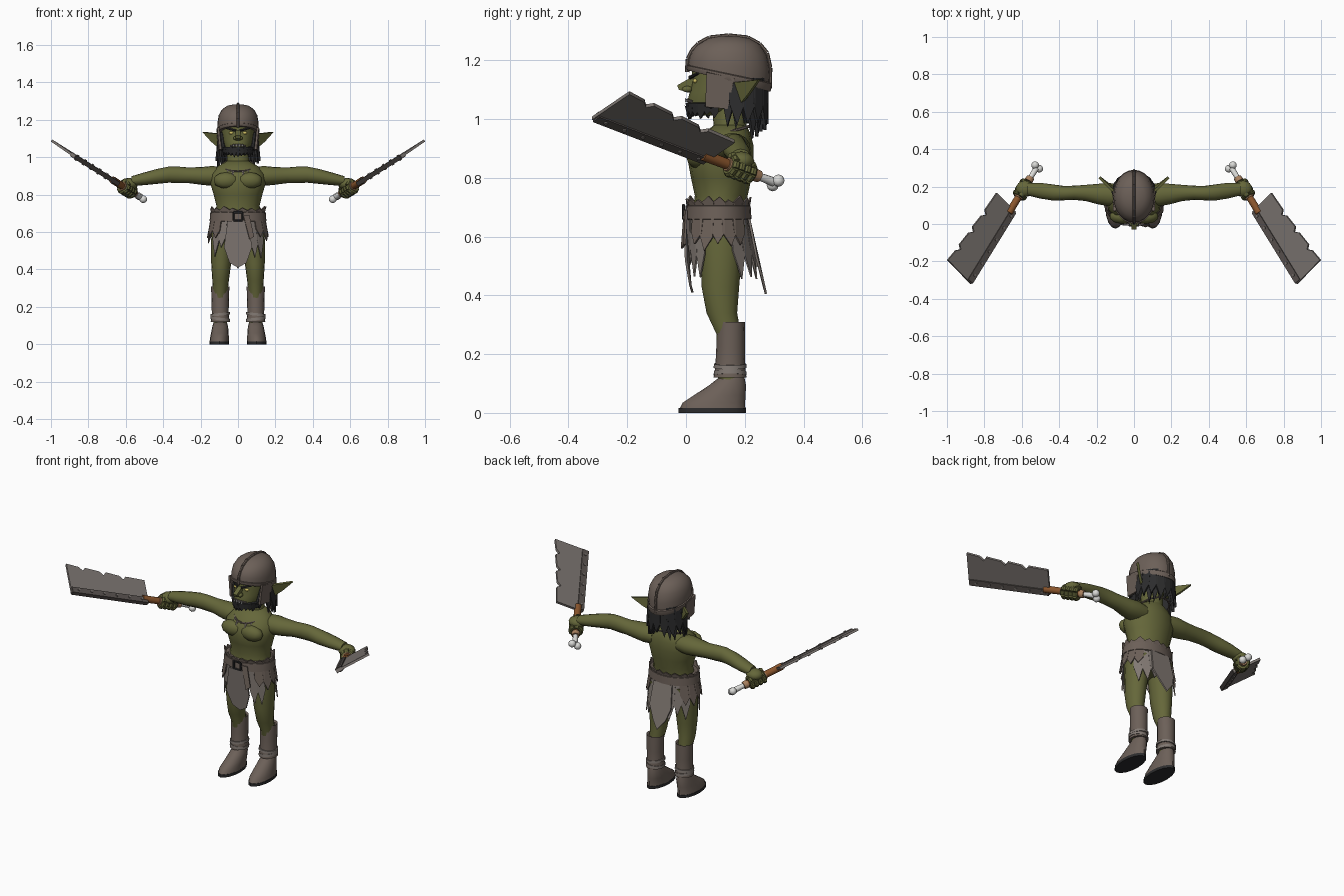
import bpy, bmesh, random
from math import sin, cos, pi, radians
from mathutils import Vector, Matrix

random.seed(4)
cube = bpy.data.objects.get("Cube")
if cube:
    bpy.data.objects.remove(cube)


def material(name, rgb):
    m = bpy.data.materials.new(name)
    m.use_nodes = True
    col = (*rgb, 1)
    m.diffuse_color = col
    bsdf = next(k for k in m.node_tree.nodes if k.type == 'BSDF_PRINCIPLED')
    bsdf.inputs["Base Color"].default_value = col
    bsdf.inputs["Roughness"].default_value = .8
    return m


SKIN = material("green_skin", (.13, .135, .042))
LEATHER = material("brown_leather", (.15, .117, .098))
CLOTH = material("grey_cloth", (.22, .19, .17))
STEEL = material("blade_steel", (.2, .178, .165))
DARK = material("dark_steel", (.1, .085, .078))
BLACK = material("black_hair", (.025, .025, .026))
WOOD = material("handle_wood", (.25, .09, .025))
BONE = material("bone", (.7, .7, .68))
CORD = material("tan_cord", (.38, .21, .11))
EYE = material("yellow_eye", (.6, .5, .12))
X, Y, Z = Vector((1, 0, 0)), Vector((0, 1, 0)), Vector((0, 0, 1))


def finish(name, bm, mat, mirror=False):
    bmesh.ops.recalc_face_normals(bm, faces=bm.faces)
    me = bpy.data.meshes.new(name)
    bm.to_mesh(me)
    bm.free()
    me.materials.append(mat)
    me.shade_smooth()
    me.set_sharp_from_angle(angle=radians(42))
    ob = bpy.data.objects.new(name, me)
    bpy.context.collection.objects.link(ob)
    if mirror:
        mod = ob.modifiers.new("mirror", 'MIRROR')
        mod.use_mirror_merge = False
    return ob


def loft(name, mat, rings, u=X, v=Y, mirror=False, sides=16):
    """Skin elliptical rings (x, y, z, radius_u, radius_v)."""
    bm = bmesh.new()
    loops = []
    for x, y, z, a, b in rings:
        loops.append([bm.verts.new(Vector((x, y, z)) + u * a * cos(t) + v * b * sin(t))
                      for t in (2 * pi * i / sides for i in range(sides))])
    for p, q in zip(loops, loops[1:]):
        for i in range(sides):
            j = (i + 1) % sides
            bm.faces.new((p[i], p[j], q[j], q[i]))
    bm.faces.new(loops[0])
    bm.faces.new(loops[-1])
    return finish(name, bm, mat, mirror)


def plates(name, mat, polys, t, mirror=False):
    """Flat outlines given a thickness."""
    bm = bmesh.new()
    for poly in polys:
        pts = [Vector(p) for p in poly]
        nrm = sum((p.cross(q) for p, q in zip(pts, pts[1:] + pts[:1])), Vector())
        off = nrm.normalized() * t / 2
        f = [bm.verts.new(p + off) for p in pts]
        b = [bm.verts.new(p - off) for p in pts]
        bm.faces.new(f)
        bm.faces.new(b[::-1])
        for i in range(len(pts)):
            j = (i + 1) % len(pts)
            bm.faces.new((f[i], b[i], b[j], f[j]))
    return finish(name, bm, mat, mirror)


def rods(name, mat, segs, mirror=False, sides=8):
    """Tapered rods (start, end, radius_start, radius_end)."""
    bm = bmesh.new()
    for p, q, r, s in segs:
        p, q = Vector(p), Vector(q)
        turn = (q - p).to_track_quat('Z', 'Y').to_matrix().to_4x4()
        bmesh.ops.create_cone(bm, cap_ends=True, segments=sides, radius1=r, radius2=s,
                              depth=(q - p).length, matrix=Matrix.Translation((p + q) / 2) @ turn)
    return finish(name, bm, mat, mirror)


def chain(pts, r):
    return [(p, q, r, r) for p, q in zip(pts, pts[1:])]


def blobs(name, mat, items, mirror=False):
    bm = bmesh.new()
    for c, r in items:
        bmesh.ops.create_icosphere(bm, subdivisions=2, radius=1,
                                   matrix=Matrix.Translation(c) @ Matrix.Diagonal((*r, 1)))
    return finish(name, bm, mat, mirror)


def fringe(name, mat, cy, start, end, count, top, bottom, t=.006):
    """Ragged hanging strips around an ellipse; angle 0 is the front; top/bottom = (z, rx, ry)."""
    def at(deg, k):
        z, rx, ry = (a + (b - a) * k for a, b in zip(top, bottom))
        return (rx * sin(radians(deg)), cy - ry * cos(radians(deg)), z)
    step = (end - start) / count
    polys = []
    for i in range(count):
        a = start + i * step
        k = random.uniform(.72, 1)
        polys.append([at(a - step * .15, 0), at(a + step * 1.15, 0), at(a + step * 1.1, k * .6),
                      at(a + step * random.uniform(.35, .65), k), at(a - step * .1, k * .55)])
    return plates(name, mat, polys, t)


# Torso, neck and head
loft("torso", SKIN, [(0, .12, .56, .1, .075), (0, .11, .64, .13, .095), (0, .115, .7, .122, .09),
                     (0, .12, .74, .115, .09), (0, .12, .8, .13, .103), (0, .118, .86, .148, .112),
                     (0, .125, .91, .143, .105), (0, .14, .95, .11, .08), (0, .15, .98, .06, .055)])
blobs("chest_muscle", SKIN, [((.062, .04, .875), (.07, .04, .045))], True)
loft("neck", SKIN, [(0, .15, .93, .075, .065), (0, .15, .98, .06, .056), (0, .145, 1.08, .06, .06)])
loft("head", SKIN, [(0, .07, 1.012, .035, .045), (0, .088, 1.03, .058, .08), (0, .115, 1.06, .076, .11),
                    (0, .125, 1.09, .084, .113), (0, .135, 1.13, .09, .115), (0, .14, 1.2, .09, .12)])
plates("nose", SKIN, [[(0, .04, 1.155), (0, -.03, 1.115), (0, -.024, 1.1), (0, .03, 1.085)]], .026)
blobs("nostril", SKIN, [((.014, .004, 1.102), (.011, .018, .011))], True)
plates("ear", SKIN, [[(.08, .15, 1.125), (.125, .19, 1.128), (.185, .25, 1.135),
                      (.14, .215, 1.085), (.105, .19, 1.055), (.08, .16, 1.06)]], .014, True)
blobs("eye", EYE, [((.036, .031, 1.13), (.014, .008, .008))], True)
rods("eyebrow", BLACK, [((.012, .014, 1.142), (.062, .042, 1.156), .007, .004)], True)
rods("mouth", DARK, chain([(-.04, .02, 1.058), (-.02, .005, 1.064), (.02, .005, 1.064), (.04, .02, 1.058)], .006))
rods("teeth", BONE, [((x, .001, 1.058), (x, -.003, 1.072), .005, .001) for x in (-.024, -.008, .008, .024)])

# Hair and beard
fringe("hair_under", BLACK, .17, 65, 295, 13, (1.14, .098, .1), (.93, .108, .088), .012)
fringe("hair_over", BLACK, .17, 80, 280, 9, (1.14, .103, .108), (.96, .118, .105), .01)
fringe("jaw_beard", BLACK, .1, -95, 95, 13, (1.055, .082, .096), (1.0, .07, .09), .012)
rods("chin_beard", BLACK, [((0, .02, 1.04), (0, .012, 1.005), .025, .006)])
rods("sideburn", BLACK, [((.088, .1, 1.13), (.078, .075, 1.04), .012, .014)], True)

# Helmet: dome and rim drop toward the back
dome = loft("helmet_dome", LEATHER, [(0, .145, 1.135, .108, .138), (0, .148, 1.185, .11, .139),
                                     (0, .148, 1.225, .103, .128), (0, .147, 1.255, .086, .105),
                                     (0, .146, 1.275, .058, .07), (0, .145, 1.283, .02, .025)], sides=24)
rim = loft("helmet_rim", LEATHER, [(0, .145, 1.13, .111, .141), (0, .145, 1.134, .114, .144),
                                   (0, .146, 1.152, .114, .144), (0, .146, 1.155, .109, .139)], sides=24)
for part in (dome, rim):
    for vert in part.data.vertices:
        vert.co.z -= .25 * (vert.co.y - .145) * max(0, 1 - (vert.co.z - 1.135) / .12)
arc = [(.004, 1.16), (.007, 1.205), (.021, 1.233), (.043, 1.257), (.08, 1.277), (.145, 1.284),
       (.21, 1.277), (.25, 1.255), (.275, 1.225), (.286, 1.175), (.284, 1.105)]
rods("helmet_ridge", LEATHER, chain([(0, y, z) for y, z in arc], .008))
plates("cheek_guard", LEATHER, [[(.106, .07, 1.16), (.108, .165, 1.14), (.1, .142, 1.035), (.094, .066, 1.042)]],
       .012, True)

# Necklace with hanging fangs
ring = [(.088 * sin(a), .14 - .11 * cos(a), .955 - .03 * cos(a)) for a in (2 * pi * i / 20 for i in range(21))]
rods("necklace", LEATHER, chain(ring, .005), sides=6)
rods("necklace_fangs", CLOTH, [(ring[i], (ring[i][0] * 1.15, ring[i][1] - .025, ring[i][2] - .05), .007, .001)
                               for i in (-4, -3, -2, 1, 2, 3)], sides=6)

# Arms
loft("arm", SKIN, [(.08, .155, .9, .058, .048), (.14, .158, .9, .062, .053), (.19, .16, .9, .055, .048),
                   (.26, .166, .903, .043, .042), (.32, .167, .906, .038, .044), (.37, .165, .907, .038, .043),
                   (.43, .168, .898, .043, .04), (.5, .178, .885, .042, .034), (.57, .186, .872, .033, .026)],
     Y, Z, True)

# Cleaver frame: length, width and thickness directions
BASE = Vector((.635, .065, .855))
LEN = Vector((.498, -.809, .311)).normalized()
WID = Vector((.62, .65, .43))
WID = (WID - LEN * WID.dot(LEN)).normalized()
THK = LEN.cross(WID)


def on_blade(a, b, c=0):
    return BASE + LEN * a + WID * b + THK * c


def along(name, mat, a0, a1, r0, r1):
    rods(name, mat, [(on_blade(a0, .03), on_blade(a1, .03), r0, r1)], True, 12)


edge = [(0, 0), (.476, 0), (.462, .198)]
for a in (.35, .225, .105):
    edge += [(a + .04, .155 + a * .09), (a + .018, .133 + a * .09), (a, .155 + a * .09)]
edge += [(-.01, .158)]
plates("cleaver_blade", STEEL, [[on_blade(a, b) for a, b in edge]], .013, True)
plates("cleaver_spine", DARK, [[on_blade(*p) for p in ((.005, -.003), (.47, -.003), (.47, .034), (.005, .034))]],
       .024, True)
rods("spine_rivets", STEEL, [(on_blade(.04 + .078 * i, .017, -.017), on_blade(.04 + .078 * i, .017, .017), .007, .007)
                             for i in range(6)], True)
along("cleaver_handle", WOOD, .03, -.2, .02, .017)
along("upper_grip_cord", CORD, -.07, -.095, .024, .024)
along("lower_grip_cord", CORD, -.18, -.205, .023, .021)
along("bone_grip", BONE, -.2, -.265, .013, .016)
blobs("bone_knobs", BONE, [(on_blade(-.275, b), (.021, .021, .021)) for b in (.013, .046)], True)

# Hands closed on the handles
blobs("palm", SKIN, [((.583, .188, .858), (.05, .045, .032))], True)
fingers = []
for a in (-.09, -.114, -.138, -.162):
    loop = [on_blade(a, .03 + .029 * cos(t), .029 * sin(t)) for t in (pi * i / 4 for i in range(9))]
    fingers += chain(loop, .0135)
rods("fingers", SKIN, fingers, True)
rods("thumb", SKIN, [((.6, .16, .87), on_blade(-.075, .04, .03), .018, .011)], True)

# Legs and boots
loft("leg", SKIN, [(.072, .12, .64, .065, .085), (.084, .12, .54, .061, .07), (.09, .117, .43, .053, .064),
                   (.093, .122, .34, .044, .052), (.095, .145, .27, .038, .042), (.095, .15, .1, .036, .04)], mirror=True)
loft("boot_shaft", LEATHER, [(.095, .155, .3, .04, .038), (.095, .153, .31, .049, .047), (.095, .152, .22, .046, .049),
                             (.095, .15, .16, .045, .05), (.095, .15, .12, .051, .056)], mirror=True)
loft("boot_foot", LEATHER, [(.095, .158, .125, .033, .04), (.095, .142, .095, .042, .062), (.097, .115, .06, .047, .088),
                            (.099, .095, .035, .05, .106), (.1, .09, .014, .052, .112)], mirror=True)
loft("boot_sole", BLACK, [(.1, .09, 0, .053, .115), (.1, .09, .016, .053, .115)], mirror=True)
for name, z, tilt in (("ankle_strap", .135, .12), ("calf_strap", .16, -.1)):
    band = loft(name, CLOTH, [(.095, .15, z - .007, .052, .056), (.095, .15, z + .007, .051, .055)], mirror=True)
    for vert in band.data.vertices:
        vert.co.z += tilt * (vert.co.x - .095)

# Belt, buckle and hanging strap
loft("belt", LEATHER, [(0, .11, .655, .14, .1), (0, .11, .66, .152, .113), (0, .11, .705, .148, .11),
                       (0, .11, .71, .135, .098)], sides=24)
square = [(x, -.008, z) for x, z in ((-.023, .662), (.023, .662), (.023, .706), (-.023, .706), (-.023, .662))]
rods("buckle", BLACK, chain(square, .006), sides=6)
plates("belt_tail", LEATHER, [[(.028, -.004, .69), (.06, .002, .69), (.085, -.004, .575), (.062, -.014, .56)]], .008)

# Ragged skirt: cloth front and back, leather over the hips
fringe("waist_rags", LEATHER, .11, 0, 360, 18, (.69, .14, .102), (.74, .15, .112))
fringe("hip_leather_left", LEATHER, .11, 40, 138, 5, (.67, .146, .108), (.54, .168, .125))
fringe("hip_leather_right", LEATHER, .11, 222, 320, 5, (.67, .146, .108), (.54, .168, .125))
fringe("front_rags", CLOTH, .11, -62, 62, 7, (.67, .142, .105), (.46, .155, .1))
fringe("back_rags", CLOTH, .11, 115, 245, 7, (.67, .142, .105), (.45, .155, .14))
plates("front_panel", CLOTH, [[(-.055, -.004, .66), (.055, -.004, .66), (.075, .0, .52), (.045, .015, .435),
                               (0, .022, .41), (-.045, .015, .435), (-.075, .0, .52)]], .008)
plates("back_panel", CLOTH, [[(-.06, .215, .66), (.06, .215, .66), (.07, .24, .53), (.03, .262, .45),
                              (0, .272, .405), (-.045, .258, .46), (-.07, .24, .53)]], .008)
